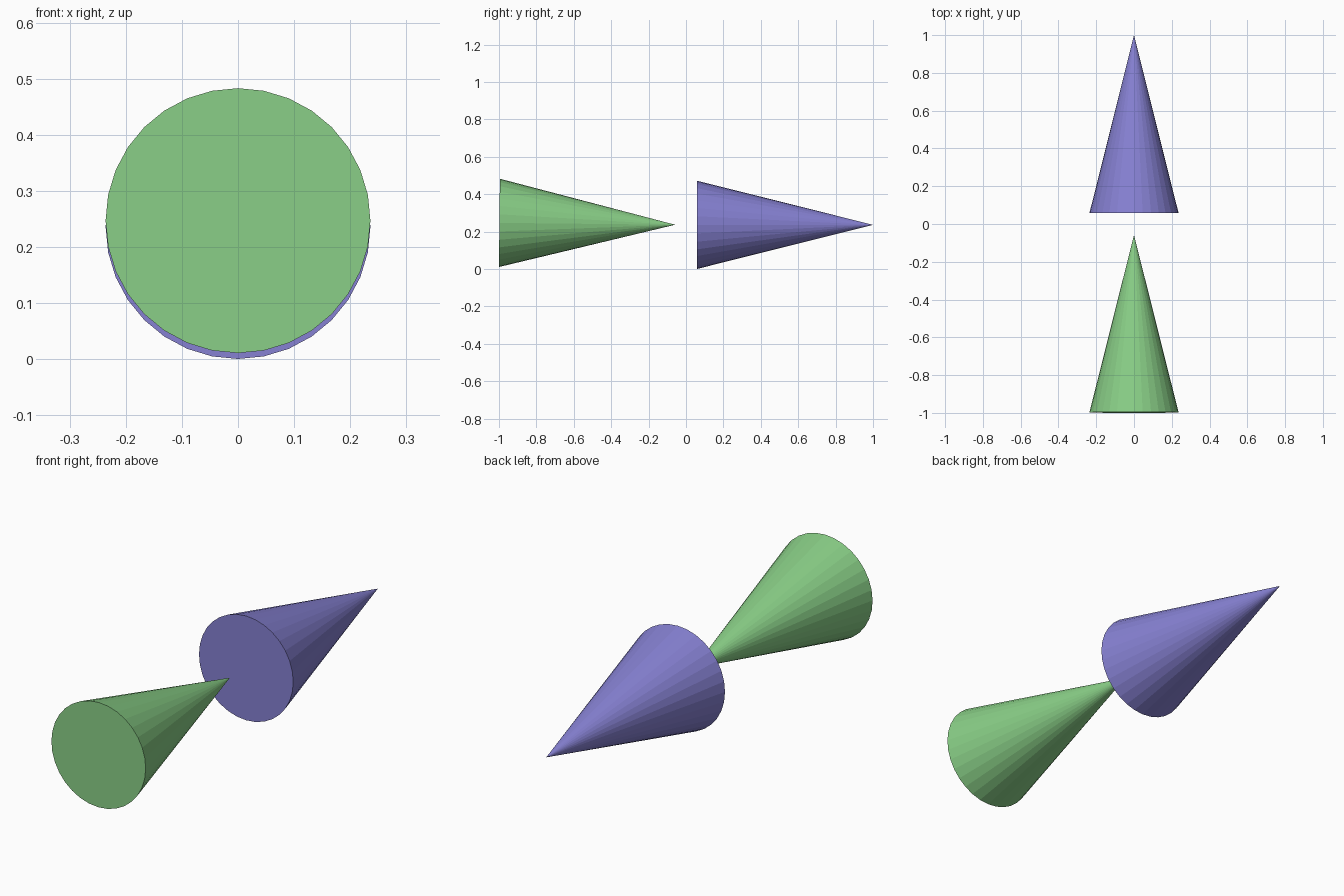
import bpy
from mathutils import Vector

if "Cube" in bpy.data.objects:
    bpy.data.objects.remove(bpy.data.objects["Cube"])


def cone(name, base, tip, radius, color):
    """Flat-shaded 32-sided cone running from base centre to tip."""
    base, tip = Vector(base), Vector(tip)
    axis = tip - base
    bpy.ops.mesh.primitive_cone_add(
        vertices=32, radius1=radius, radius2=0, depth=axis.length,
        location=(base + tip) / 2,
        rotation=Vector((0, 0, 1)).rotation_difference(axis).to_euler())
    ob = bpy.context.object
    ob.name = name
    mat = bpy.data.materials.new(name + "_paint")
    mat.diffuse_color = color
    mat.use_nodes = True
    mat.node_tree.nodes["Principled BSDF"].inputs["Base Color"].default_value = mat.diffuse_color
    ob.data.materials.append(mat)
    return ob


# Front cone, dipping very slightly towards its tip
cone("front_cone", (0, -0.9975, 0.247), (0, -0.058, 0.237), 0.236, (0.25, 0.62, 0.24, 1))
# Rear cone, level and resting on the ground
cone("rear_cone", (0, 0.058, 0.2365), (0, 1.0, 0.2365), 0.236, (0.24, 0.22, 0.65, 1))
